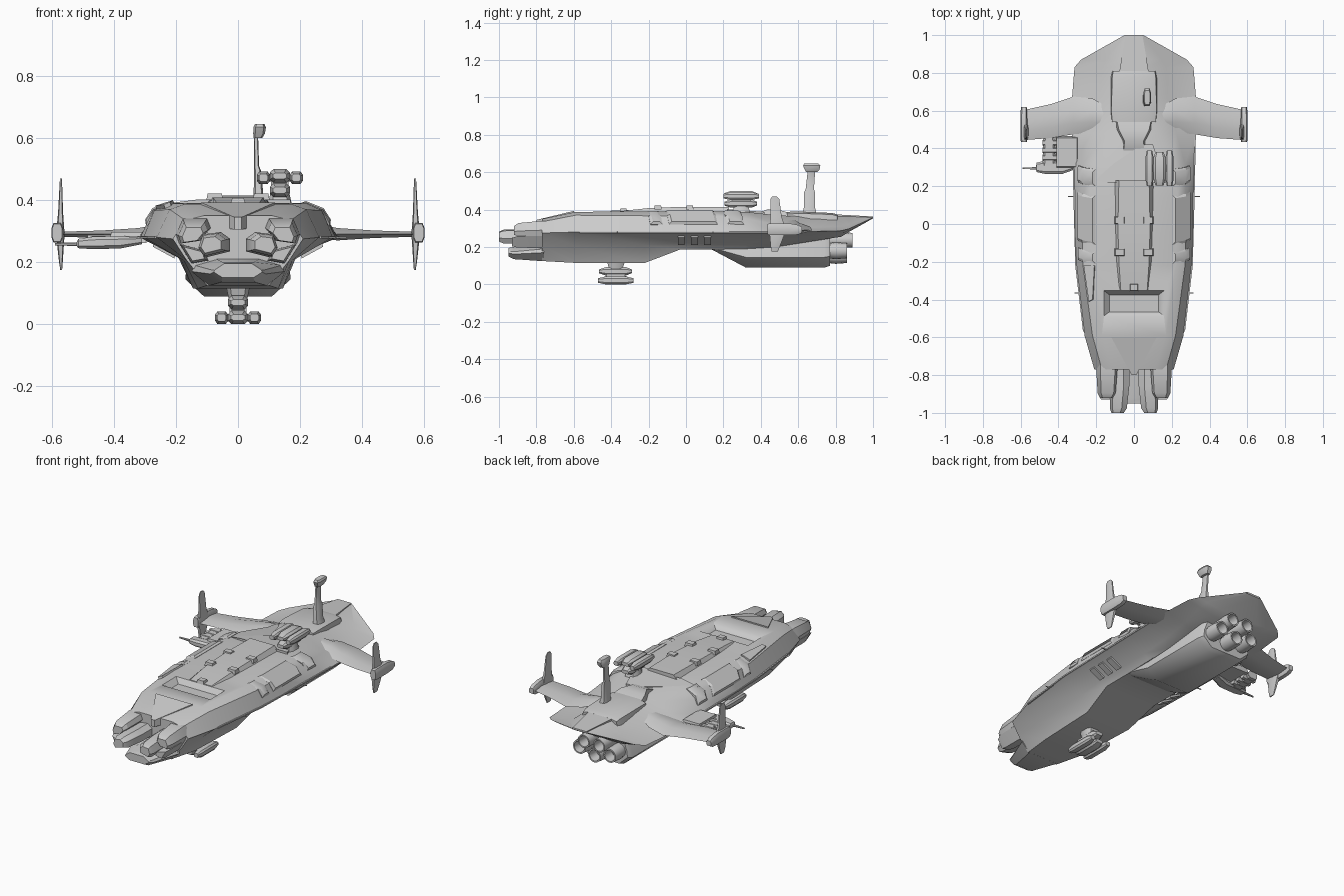
import bpy, bmesh, math


def loft(name, rings, mirror=False, angle=30):
    """Skin closed rings of equal length, cap both ends, optionally mirror over x."""
    bm = bmesh.new()
    vs = [[bm.verts.new(p) for p in r] for r in rings]
    n = len(rings[0])
    for a, b in zip(vs, vs[1:]):
        for i in range(n):
            bm.faces.new((a[i], a[(i + 1) % n], b[(i + 1) % n], b[i]))
    bm.faces.new(vs[0])
    bm.faces.new(vs[-1])
    bmesh.ops.recalc_face_normals(bm, faces=bm.faces)
    me = bpy.data.meshes.new(name)
    bm.to_mesh(me)
    bm.free()
    me.shade_smooth()
    me.set_sharp_from_angle(angle=math.radians(angle))
    ob = bpy.data.objects.new(name, me)
    bpy.context.collection.objects.link(ob)
    if mirror:
        m = ob.modifiers.new("mirror", 'MIRROR')
        m.use_mirror_merge = False
    return ob


def place(axis, t, a, b):
    return {'x': (t, a, b), 'y': (a, t, b), 'z': (a, b, t)}[axis]


OCT = [(1, -.5), (1, .5), (.65, 1), (-.65, 1), (-1, .5), (-1, -.5), (-.65, -1), (.65, -1)]
BOX = [(1, -1), (1, 1), (-1, 1), (-1, -1)]
DIA = [(1, 0), (.3, 1), (-.4, 1), (-1, 0), (-.4, -1), (.3, -1)]
RND = [(math.cos(i * math.pi / 8), math.sin(i * math.pi / 8)) for i in range(16)]


def pod(name, stations, axis='y', shape=OCT, mirror=False):
    """Stations: (position on axis, centre a, centre b, half size a, half size b)."""
    return loft(name, [[place(axis, t, a + u * ha, b + v * hb) for u, v in shape]
                       for t, a, b, ha, hb in stations], mirror)


def plate(name, x, y, z, hx, hy, h, taper=.8, mirror=False):
    return pod(name, [(z, x, y, hx, hy), (z + h, x, y, hx * taper, hy * taper)], 'z', BOX, mirror)


def skin(name, rows, angle=30):
    """Rows: y followed by (x, z) pairs down the right half of the section."""
    rings = []
    for r in rows:
        half = [(r[i], r[i + 1]) for i in range(1, len(r), 2)]
        rings.append([(x, r[0], z) for x, z in half] + [(-x, r[0], z) for x, z in reversed(half)])
    return loft(name, rings, angle=angle)


# Main hull and tail hood
hull = skin("hull", [
    (-.77, .11, .35, .17, .335, .21, .275, .165, .205, .10, .125),
    (-.59, .17, .388, .22, .37, .262, .28, .175, .205, .13, .115),
    (-.22, .22, .39, .27, .367, .305, .28, .185, .21, .145, .115),
    (-.03, .23, .39, .275, .367, .315, .28, .195, .22, .165, .187),
    (.15, .23, .39, .275, .367, .315, .28, .195, .22, .165, .187),
    (.32, .20, .388, .27, .352, .32, .28, .195, .225, .165, .19),
    (.48, .14, .37, .225, .32, .325, .28, .20, .23, .16, .20),
    (.67, .11, .36, .18, .305, .328, .283, .21, .25, .16, .23),
    (.83, .08, .362, .17, .31, .315, .287, .23, .27, .15, .255),
    (.87, .07, .362, .15, .32, .28, .297, .22, .288, .13, .28),
    (1.0, .035, .362, .04, .36, .05, .357, .04, .355, .03, .353)], 38)

# Recess behind the windscreen lip
cutter = pod("recess_cutter", [(.36, 0, -.42, .13, .045), (.42, 0, -.42, .19, .09)], 'z', BOX)
cutter.hide_render = True
cutter.hide_viewport = True
cut = hull.modifiers.new("recess", 'BOOLEAN')
cut.operation = 'DIFFERENCE'
cut.object = cutter
cut.solver = 'EXACT'

# Nose: brow wedge, cheeks, prongs and lower jaw
pod("brow_wedge", [(-.80, 0, .325, .012, .02), (-.60, 0, .36, .12, .033)], 'y', BOX)
for s, tag in ((1, "right"), (-1, "left")):
    loft("nose_cheek_" + tag, [[(s * (.15 + dx * k), y, .295 + dz * k + up) for dx, dz in
         ((.05, -.005), (.028, .045), (-.05, .045), (-.062, .015), (-.03, -.025), (.04, -.035))]
         for y, k, up in ((-.92, .6, -.01), (-.895, .85, -.005), (-.77, 1, 0), (-.70, 1, 0))])
    loft("nose_prong_" + tag, [[(s * (.075 + dx * k + ox), y, .255 + dz * k) for dx, dz in
         ((.05, -.01), (.035, .035), (-.02, .042), (-.05, .02), (-.05, -.02), (.03, -.04))]
         for y, k, ox in ((-1.0, .65, .012), (-.975, .9, .008), (-.86, 1, 0), (-.74, 1, 0))])
    loft("side_jaw_" + tag, [[(s * (.14 + dx * k), y, .225 + dz * k) for dx, dz in
         ((.05, .035), (-.035, .012), (-.045, -.02), (.01, -.03))]
         for y, k in ((-.93, .7), (-.90, .95), (-.74, 1))])
skin("lower_jaw", [
    (-.95, .045, .195, .075, .175, .078, .168, .05, .15),
    (-.92, .05, .20, .085, .175, .09, .162, .055, .135),
    (-.76, .07, .21, .14, .19, .15, .17, .095, .124)])

# Roof deck with hatches
skin("roof_deck", [
    (-.35, .07, .392, .08, .385), (-.2, .08, .408, .095, .385),
    (-.02, .085, .415, .10, .385), (.23, .08, .415, .105, .385)])
for i, y in enumerate((-.15, .02)):
    plate("roof_hatch_%d" % i, .075, y, .40, .027, .02, .022, .85, True)
plate("front_hatch", 0, -.335, .385, .024, .02, .022)
loft("rear_deck_slope", [[(-.13, .22, z), (.17, .22, z), (.10, .42, z - d), (.04, .42, z - d), (-.24, .23, z - d)]
                         for z, d in ((.36, .01), (.402, .014))])


# Side windows wrapped over the shoulder of the hull
def blister(name, y0, y1, side=1, lift=.008):
    rings = []
    for inset, up in ((0, -.02), (0, lift * .4), (.014, lift)):
        a, b = y0 + inset, y1 - inset
        row = [(.205 + inset, .389 + up), (.272 + up * .5, .366 + up), (.295 + up * .6, .32 + up * .3 + inset)]
        rings.append([(side * x, a + k * .01, z) for k, (x, z) in enumerate(row)]
                     + [(side * x, b - .02 + k * .01, z) for k, (x, z) in reversed(list(enumerate(row)))])
    loft(name, rings)

for s, tag in ((1, "right"), (-1, "left")):
    blister("long_window_" + tag, -.11, .17, s)
    blister("rear_intake_" + tag, .20, .31, s, .006)
    blister("small_window_" + tag, -.21, -.125, s, .004)
loft("side_hatch_left", [[(-x - d * .4, y, z + d) for x, y, z in
     ((.205, -.22, .388), (.262, -.22, .37), (.235, -.41, .374), (.215, -.40, .382))]
     for d in (-.01, .012)])

# Waist seam, spikes and belly vents
pod("waist_seam", [(-.57, .266, .28, .004, .004), (-.22, .307, .28, .004, .004),
                   (.15, .317, .28, .004, .004), (.6, .326, .28, .004, .004)], 'y', BOX, True)
for i, (x, y) in enumerate(((.33, .145), (.295, -.365))):
    pod("side_spike_%d" % i, [(x - .04, y, .28, .004, .004), (x + .02, y, .28, .002, .002)], 'x', BOX, True)
for i in range(3):
    y = -.025 + i * .07
    loft("vent_%d" % i, [[(.205, yy, .212), (.275, yy, .25), (.27, yy, .265), (.2, yy, .23)]
                         for yy in (y - .018, y + .018)], True)

# Engine housing and nozzles
skin("engine_housing", [
    (.14, .14, .23, .16, .21, .165, .195, .13, .185),
    (.32, .14, .26, .16, .19, .17, .145, .11, .09),
    (.74, .14, .27, .16, .19, .17, .145, .11, .09),
    (.77, .12, .27, .15, .19, .155, .15, .10, .10)], 45)
for i, (x, z, r, y) in enumerate(((.10, .18, .045, .86), (0, .155, .045, .86), (.05, .237, .043, .89))):
    pod("nozzle_%d" % i, [(.74, x, z, r * .85, r * .85), (.80, x, z, r, r), (y, x, z, r * .9, r * .9),
                          (y, x, z, r * .72, r * .72), (.80, x, z, r * .6, r * .6)], 'y', RND, x > 0)

# Wings with tip pods and vertical fins
pod("wing", [(.12, .56, .33, .05, .02), (.22, .575, .308, .09, .022), (.32, .575, .29, .10, .02),
             (.44, .545, .29, .09, .012), (.575, .525, .29, .08, .008)], 'x', DIA, True)
pod("wing_tip_pod", [(.435, .583, .295, .016, .028), (.45, .583, .295, .018, .032),
                     (.55, .583, .295, .018, .032), (.60, .583, .292, .017, .026),
                     (.62, .583, .292, .015, .015)], mirror=True)
pod("wing_tip_fin", [(.175, .57, .475, .003, .016), (.20, .571, .477, .006, .024),
                     (.29, .573, .49, .014, .045), (.36, .572, .482, .008, .03),
                     (.455, .571, .475, .004, .024), (.47, .571, .473, .003, .012)], 'z', OCT, True)

# Rear dorsal block, wedge and spine
skin("rear_dorsal_block", [
    (.54, .075, .388, .115, .375, .128, .30), (.60, .08, .39, .12, .38, .13, .30),
    (.78, .075, .382, .115, .374, .128, .30), (.81, .07, .374, .11, .366, .12, .30)])
skin("dorsal_wedge", [(.39, .055, .385, .06, .34), (.44, .05, .402, .07, .34),
                      (.50, .08, .398, .10, .34), (.545, .09, .385, .10, .34)])
pod("tail_spine", [(.79, 0, .355, .08, .02), (1.0, 0, .358, .045, .005)], 'y', BOX)

# Sensor mast
pod("mast_base", [(.37, .07, .66, .025, .04), (.41, .066, .66, .016, .03), (.49, .064, .66, .012, .03),
                  (.51, .06, .662, .008, .022), (.60, .058, .67, .007, .02), (.62, .06, .67, .01, .025)], 'z')
pod("mast_head", [(.60, .064, .672, .014, .03), (.615, .068, .674, .019, .04),
                  (.635, .07, .672, .02, .046), (.646, .07, .67, .015, .038)], 'z')


# Twin-pod turrets: a stacked centre body with a gun pod on each side
def turret(name, x, y, z_low, z_high, z_gun, neck0, neck1):
    pod(name + "_neck", [(neck0, x, y, .04, .05), (neck1, x, y, .03, .035)], 'z')
    plate(name + "_core", x, y, z_low, .028, .05, z_high - z_low, 1)
    for tag, z in (("lower", z_low), ("upper", z_high)):
        pod(name + "_body_" + tag, [(y - .09, x, z, .022, .01), (y - .055, x, z, .032, .022),
                                    (y + .055, x, z, .032, .022), (y + .085, x, z, .022, .01)])
    for s in (-1, 1):
        pod(name + "_gun_%d" % s, [(y - .095, x + s * .053, z_gun, .014, .012), (y - .06, x + s * .053, z_gun, .021, .02),
                                   (y + .06, x + s * .053, z_gun, .021, .02), (y + .095, x + s * .053, z_gun, .014, .012)])
        pod(name + "_bracket_%d" % s, [(x + s * .02, y, z_gun, .03, .012), (x + s * .05, y, z_gun, .03, .012)], 'x')

turret("roof_turret", .135, .295, .432, .478, .472, .38, .425)
turret("belly_turret", 0, -.375, .022, .07, .021, .13, .08)

# Equipment arm ahead of the left wing
plate("arm_mount", -.355, .38, .262, .06, .085, .035, .9)
pod("arm_block", [(.31, -.45, .264, .035, .02), (.46, -.45, .266, .03, .02)])
for i, y in enumerate((.35, .39, .43)):
    pod("arm_rib_%d" % i, [(-.485, y, .266, .014, .022), (-.40, y, .266, .014, .022)], 'x')
pod("arm_gun", [(-.59, .295, .258, .004, .004), (-.52, .295, .258, .006, .006), (-.515, .30, .26, .025, .015),
                (-.47, .30, .262, .035, .02), (-.38, .30, .264, .035, .02), (-.31, .32, .27, .03, .012)], 'x')
